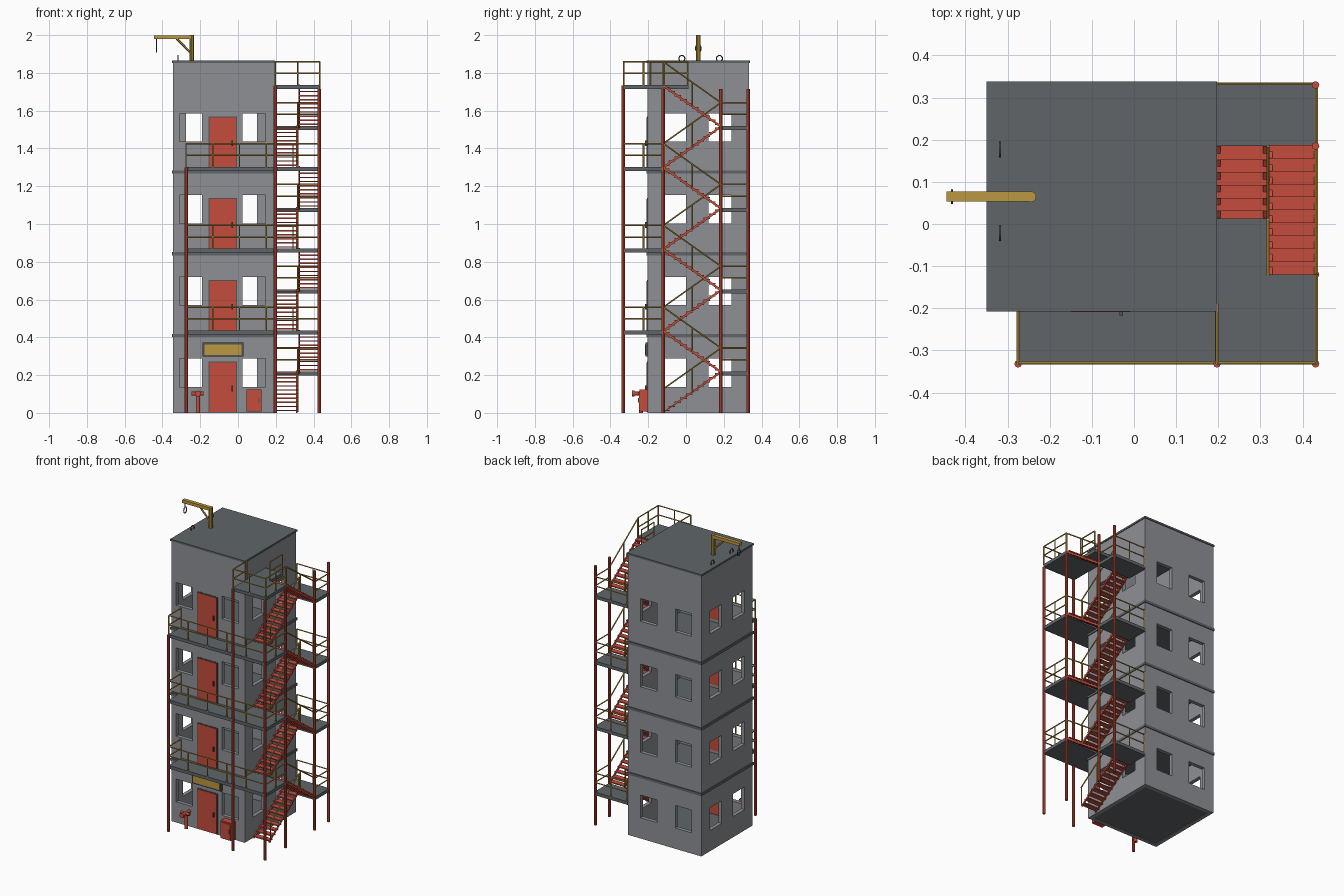
import bpy, bmesh, math
from mathutils import Vector, Matrix

if "Cube" in bpy.data.objects:
    bpy.data.objects.remove(bpy.data.objects["Cube"])


def material(name, rgb):
    m = bpy.data.materials.new(name)
    m.use_nodes = True
    m.diffuse_color = (*rgb, 1)
    m.node_tree.nodes["Principled BSDF"].inputs["Base Color"].default_value = (*rgb, 1)
    return m


WALL = material("wall grey", (0.27, 0.28, 0.30))
SLAB = material("slab grey", (0.115, 0.13, 0.14))
RED = material("red paint", (0.56, 0.075, 0.045))
OCHRE = material("ochre paint", (0.50, 0.31, 0.05))
STEEL = material("dark steel", (0.08, 0.085, 0.09))


def finish(name, bm, mat, smooth=False):
    bmesh.ops.recalc_face_normals(bm, faces=bm.faces)
    me = bpy.data.meshes.new(name)
    bm.to_mesh(me)
    bm.free()
    me.materials.append(mat)
    ob = bpy.data.objects.new(name, me)
    bpy.context.collection.objects.link(ob)
    if smooth:
        for p in me.polygons:
            p.use_smooth = len(p.vertices) == 4
    return ob


def box(bm, x0, x1, y0, y1, z0, z1):
    mat = Matrix.Translation(((x0 + x1) / 2, (y0 + y1) / 2, (z0 + z1) / 2))
    mat = mat @ Matrix.Diagonal((x1 - x0, y1 - y0, z1 - z0, 1))
    return bmesh.ops.create_cube(bm, size=1, matrix=mat)["verts"]


def rod(bm, a, b, r, sides=6):
    a, b = Vector(a), Vector(b)
    d = b - a
    mat = Matrix.Translation((a + b) / 2) @ d.to_track_quat("Z", "Y").to_matrix().to_4x4()
    bmesh.ops.create_cone(bm, cap_ends=True, segments=sides, radius1=r, radius2=r,
                          depth=d.length, matrix=mat)


def boxes(name, mat, *dims):
    bm = bmesh.new()
    for d in dims:
        box(bm, *d)
    return finish(name, bm, mat)


FLOOR = 0.433
HALF = FLOOR / 2
X0, X1, Y0, Y1 = -0.345, 0.192, -0.203, 0.333
THICK = 0.025
levels = [i * FLOOR for i in range(4)]

# Hollow tower walls
bm = bmesh.new()


def ring(inset, z):
    xs, ys = (X0 + inset, X1 - inset), (Y0 + inset, Y1 - inset)
    return [bm.verts.new((xs[i], ys[j], z)) for i, j in ((0, 0), (1, 0), (1, 1), (0, 1))]


loops = [ring(0, 0), ring(0, 1.857), ring(THICK, 1.857), ring(THICK, 0)]
for k in range(4):
    lo, hi = loops[k], loops[(k + 1) % 4]
    for i in range(4):
        j = (i + 1) % 4
        bm.faces.new((lo[i], lo[j], hi[j], hi[i]))
walls = finish("tower_walls", bm, WALL)

# Window openings on all four sides
bm = bmesh.new()
W = 0.12
for z in levels:
    z0, z1 = z + 0.137, z + 0.287
    for y, starts in ((Y0, (-0.31, 0.025)), (Y1, (-0.275, -0.02))):
        for x in starts:
            box(bm, x, x + W, y - 0.04, y + 0.04, z0, z1)
    for x in (X0, X1):
        for y in (-0.12, 0.12):
            box(bm, x - 0.04, x + 0.04, y, y + W, z0, z1)
cutter = finish("window_cutter", bm, WALL)
cutter.hide_render = True
cut = walls.modifiers.new("windows", "BOOLEAN")
cut.operation = "DIFFERENCE"
cut.solver = "EXACT"
cut.object = cutter
bpy.context.view_layer.update()
cut_mesh = bpy.data.meshes.new_from_object(
    walls.evaluated_get(bpy.context.evaluated_depsgraph_get()))
walls.modifiers.clear()
walls.data = cut_mesh
bpy.data.objects.remove(cutter)

# Floor slabs showing as bands, the ground floor and the roof
E = 0.005
boxes("floor_bands", SLAB, *[(X0 - E, X1 + E, Y0 - E, Y1 + E, z - 0.032, z - 0.015)
                             for z in levels[1:]])
boxes("ground_floor", SLAB, (X0 + THICK, X1 - THICK, Y0 + THICK, Y1 - THICK, 0.003, 0.015))
boxes("roof_slab", SLAB, (X0 - E, X1 + E, Y0 - E, Y1 + E, 1.853, 1.865))

# Doors with frames and handles
for n, z in enumerate(levels):
    z += 0.004
    boxes(f"door_frame_{n}", STEEL, (-0.155, -0.005, Y0 - 0.003, Y0 + THICK, z, z + 0.267))
    boxes(f"door_{n}", RED, (-0.15, -0.01, Y0 - 0.006, Y0 + THICK + 0.003, z, z + 0.262))
    boxes(f"door_handle_{n}", STEEL, (-0.034, -0.026, Y0 - 0.014, Y0 - 0.005, z + 0.11, z + 0.14))

# Sign board over the entrance
boxes("sign_frame", STEEL, (-0.187, 0.028, -0.215, Y0, 0.298, 0.372))
boxes("sign_panel", OCHRE, (-0.178, 0.019, -0.218, -0.21, 0.307, 0.363))

# Walkways and half landings
PX0, PX1, PY0 = -0.275, 0.435, -0.332
STAIR_Y0, STAIR_Y1 = -0.12, 0.185
MID = 0.318
for n in range(1, 5):
    z = n * FLOOR
    left = PX0 if n < 4 else X1
    back = STAIR_Y0 if n < 4 else 0.013
    boxes(f"walkway_{n}", SLAB, (left, PX1, PY0, Y0, z - 0.018, z + 0.003),
          (X1, MID, Y0, back, z - 0.018, z + 0.003),
          (MID, PX1, Y0, STAIR_Y0, z - 0.018, z + 0.003))
    zl = z - HALF
    boxes(f"half_landing_{n}", SLAB, (X1, PX1, STAIR_Y1, Y1 + 0.003, zl - 0.018, zl + 0.003))

# Scaffold posts
bm = bmesh.new()
rod(bm, (PX0, PY0, 0), (PX0, PY0, 3 * FLOOR), 0.009, 8)
rod(bm, (0.197, PY0, 0), (0.197, PY0, 4 * FLOOR), 0.009, 8)
for y in (PY0, STAIR_Y0, STAIR_Y1, 0.33):
    rod(bm, (0.431, y, 0), (0.431, y, 4 * FLOOR - 0.018), 0.009, 8)
finish("scaffold_posts", bm, RED)

# Stair flights: open treads between two sloping stringers
STEPS = 10
RUN = STAIR_Y1 - STAIR_Y0


def flight(name, x0, x1, z, direction):
    bm = bmesh.new()
    start = STAIR_Y0 if direction > 0 else STAIR_Y1
    going = RUN / STEPS * direction
    for i in range(STEPS):
        ya, yb = sorted((start + i * going, start + (i + 1) * going))
        zt = z + (i + 0.6) * HALF / STEPS
        box(bm, x0, x1, ya - 0.002, yb + 0.002, zt - 0.004, zt + 0.003)
    for x in (x0, x1 - 0.008):
        for v in box(bm, x, x + 0.008, STAIR_Y0, STAIR_Y1, z - 0.007, z + 0.007):
            v.co.z += HALF * abs(v.co.y - start) / RUN
            v.co.z = max(v.co.z, 0)
    finish(name, bm, RED)


def handrail(bm, x, z, direction):
    a, b = (STAIR_Y0, STAIR_Y1)[::direction]
    h = Vector((0, 0, 0.127))
    p, q = Vector((x, a, z)), Vector((x, b, z + HALF))
    rod(bm, p + h, q + h, 0.004)
    for t in (0.02, 0.5, 0.98):
        c = p.lerp(q, t)
        rod(bm, c, c + h, 0.004)


rails = bmesh.new()
for n, z in enumerate(levels):
    flight(f"lower_flight_{n}", 0.197, 0.314, z, 1)
    flight(f"upper_flight_{n}", 0.321, 0.435, z + HALF, -1)
    handrail(rails, MID, z, 1)
    handrail(rails, 0.433, z + HALF, -1)
finish("stair_handrails", rails, OCHRE)


# Guard rails around walkways and landings
def guard(bm, a, b, z, spans):
    a, b = Vector((*a, z)), Vector((*b, z))
    for h in (0.065, 0.127):
        up = Vector((0, 0, h))
        rod(bm, a + up, b + up, 0.004)
    for i in range(spans + 1):
        p = a.lerp(b, i / spans)
        rod(bm, p, p + Vector((0, 0, 0.127)), 0.004)


bm = bmesh.new()
GX, GY = 0.433, -0.33
for n in range(1, 5):
    z = n * FLOOR
    top = n == 4
    left = 0.197 if top else PX0
    guard(bm, (left, GY), (GX, GY), z, 2 if top else 5)
    guard(bm, (left, GY), (left, -0.19 if top else Y0), z, 1)
    guard(bm, (GX, GY), (GX, STAIR_Y0), z, 2)
    if top:
        guard(bm, (MID, STAIR_Y0), (MID, 0.01), z, 1)
    guard(bm, (GX, STAIR_Y1), (GX, 0.333), z - HALF, 1)
    guard(bm, (0.197, 0.333), (GX, 0.333), z - HALF, 2)
finish("guard_rails", bm, OCHRE)

# Roof crane
CY = 0.065
bm = bmesh.new()
rod(bm, (-0.245, CY, 1.86), (-0.245, CY, 2.0), 0.013, 10)
box(bm, -0.445, -0.245, CY - 0.012, CY + 0.012, 1.979, 1.999)
rod(bm, (-0.325, CY, 1.982), (-0.245, CY, 1.90), 0.006)
finish("roof_crane", bm, OCHRE)


# Lifting eyes and crane hook
def eye(name, x, y, z, r, stretch=1):
    bpy.ops.mesh.primitive_torus_add(major_radius=r, minor_radius=0.003, major_segments=16,
                                     minor_segments=6, location=(x, y, z),
                                     rotation=(0, math.pi / 2, 0))
    ob = bpy.context.object
    ob.name = name
    ob.scale.x = stretch
    ob.data.materials.append(STEEL)
    bpy.ops.object.shade_smooth()


eye("roof_eye_front", -0.318, -0.022, 1.876, 0.016)
eye("roof_eye_back", -0.318, 0.177, 1.876, 0.016)
eye("crane_hook", -0.432, CY, 1.93, 0.015, 1.3)
bm = bmesh.new()
rod(bm, (-0.432, CY, 1.948), (-0.432, CY, 1.982), 0.003)
finish("hook_cable", bm, STEEL)

# Standpipe by the entrance
bm = bmesh.new()
rod(bm, (-0.212, -0.238, 0), (-0.212, -0.238, 0.105), 0.011, 10)
rod(bm, (-0.212, Y0, 0.102), (-0.212, -0.285, 0.102), 0.01, 10)
rod(bm, (-0.246, -0.245, 0.102), (-0.182, -0.245, 0.102), 0.01, 10)
rod(bm, (-0.212, -0.272, 0.102), (-0.212, -0.286, 0.102), 0.016, 10)
finish("standpipe", bm, RED, True)

# Utility cabinet
boxes("cabinet", RED, (0.045, 0.125, -0.245, Y0, 0.008, 0.125))
boxes("cabinet_door", RED, (0.052, 0.118, -0.25, -0.244, 0.016, 0.117))
boxes("cabinet_handle", STEEL, (0.108, 0.113, -0.255, -0.249, 0.055, 0.08))
